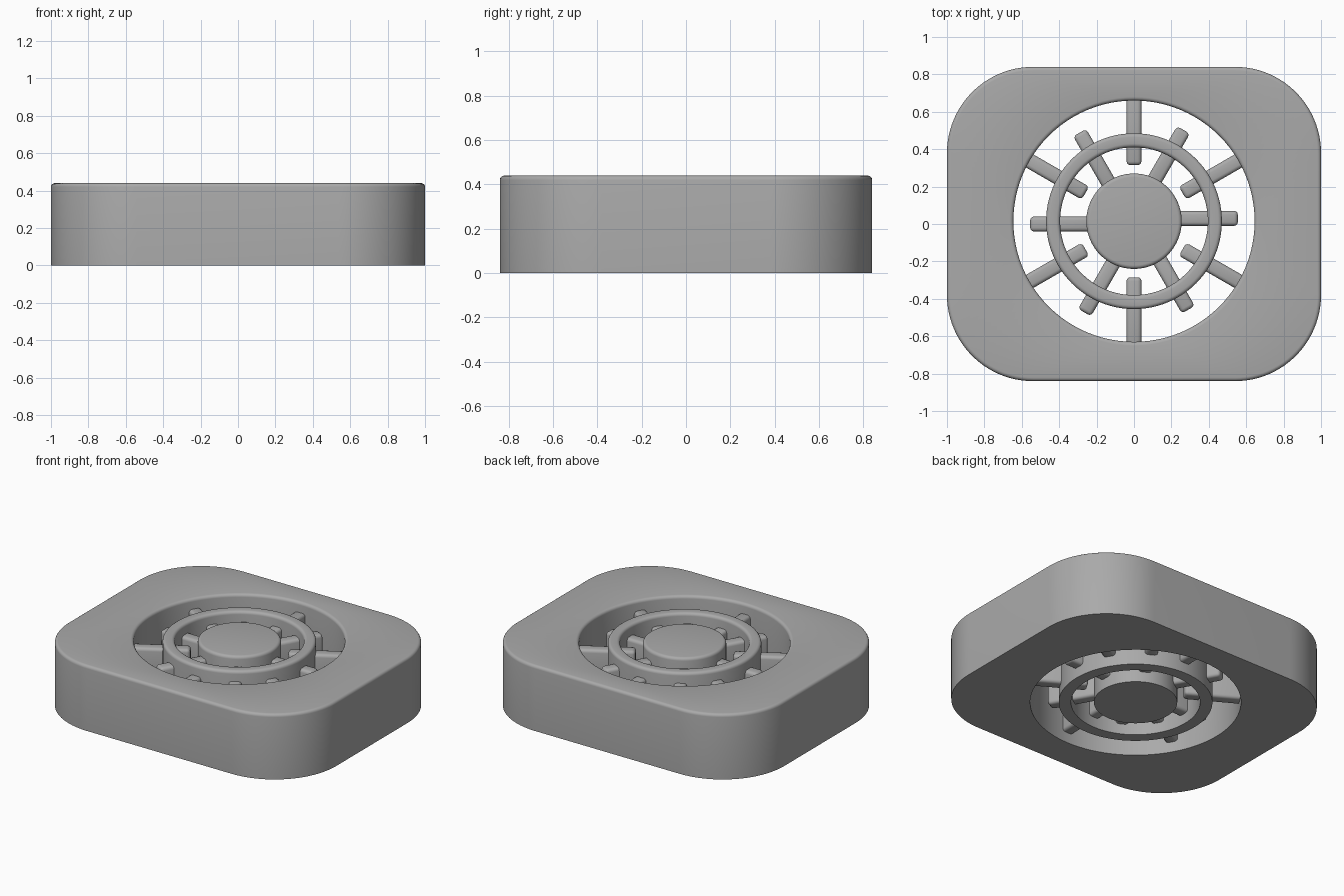
import bpy, bmesh, math
from mathutils import Matrix, Vector

cube = bpy.data.objects.get("Cube")
if cube:
    bpy.data.objects.remove(cube, do_unlink=True)

HEIGHT = 0.44
CY = 0.015          # centre of the round opening
BEVEL = 0.02

grey = bpy.data.materials.new("plain_grey")
grey.use_nodes = True
grey.diffuse_color = (0.4, 0.4, 0.4, 1)
grey.node_tree.nodes["Principled BSDF"].inputs["Base Color"].default_value = (0.4, 0.4, 0.4, 1)


def finish(name, bm):
    bmesh.ops.recalc_face_normals(bm, faces=bm.faces)
    mesh = bpy.data.meshes.new(name)
    bm.to_mesh(mesh)
    bm.free()
    mesh.materials.append(grey)
    obj = bpy.data.objects.new(name, mesh)
    bpy.context.collection.objects.link(obj)
    bpy.ops.object.select_all(action="DESELECT")
    obj.select_set(True)
    bpy.context.view_layer.objects.active = obj
    bpy.ops.object.shade_smooth_by_angle(angle=math.radians(35))
    return obj


def circle(radius, n=96):
    return [Vector((radius * math.cos(math.tau * i / n),
                    CY + radius * math.sin(math.tau * i / n))) for i in range(n)]


def rounded_rect(hx, hy, r, steps=24):
    points = []
    for q, (sx, sy) in enumerate([(1, 1), (-1, 1), (-1, -1), (1, -1)]):
        for i in range(steps):
            a = math.pi / 2 * (q + i / (steps - 1))
            points.append(Vector((sx * (hx - r) + r * math.cos(a), sy * (hy - r) + r * math.sin(a))))
    return points


def edge_rounding(steps=4):
    """Inset and height pairs for a rounded top edge."""
    angles = [math.pi / 2 * i / steps for i in range(steps + 1)]
    return [(0, 0)] + [(BEVEL * (1 - math.cos(a)), HEIGHT - BEVEL * (1 - math.sin(a))) for a in angles]


def bridge(bm, a, b):
    for i in range(len(a)):
        j = (i + 1) % len(a)
        bm.faces.new((a[i], a[j], b[j], b[i]))


def walls(bm, outline):
    """Stack outline(inset) loops up a vertical wall with a rounded top."""
    loops = [[bm.verts.new((p.x, p.y, z)) for p in outline(inset)] for inset, z in edge_rounding()]
    for low, high in zip(loops, loops[1:]):
        bridge(bm, low, high)
    return loops[0], loops[-1]


def solid(name, outer, inner=None):
    bm = bmesh.new()
    ends = walls(bm, outer)
    if inner:
        for a, b in zip(ends, walls(bm, inner)):
            bridge(bm, a, b)
    else:
        for loop in ends:
            bm.faces.new(loop)
    return finish(name, bm)


# Outer block, middle ring and centre hub
solid("outer_block", lambda d: rounded_rect(1 - d, 0.84 - d, 0.46 - d), lambda d: circle(0.645 + d))
solid("middle_ring", lambda d: circle(0.47 - d), lambda d: circle(0.395 + d))
solid("centre_hub", lambda d: circle(0.255 - d))


def spoke(name, angle, start, end, side):
    low, high, width = 0.07, 0.37, 0.08
    bm = bmesh.new()
    bmesh.ops.create_cube(bm, size=1)
    bmesh.ops.scale(bm, vec=(end - start, width, high - low), verts=bm.verts)
    bmesh.ops.bevel(bm, geom=bm.edges[:], offset=0.02, segments=3, profile=0.5, affect="EDGES")
    place = (Matrix.Translation((0, CY, 0)) @ Matrix.Rotation(math.radians(angle), 4, "Z")
             @ Matrix.Translation(((start + end) / 2, side, (low + high) / 2)))
    bm.transform(place)
    finish(name, bm)


# Alternating spokes: six from the wall inward, six from the hub outward
for i in range(6):
    spoke(f"wall_spoke_{i + 1}", 30 + 60 * i, 0.3, 0.67, 0)
    spoke(f"hub_spoke_{i + 1}", 60 * i, 0.22, 0.555, 0.015)
